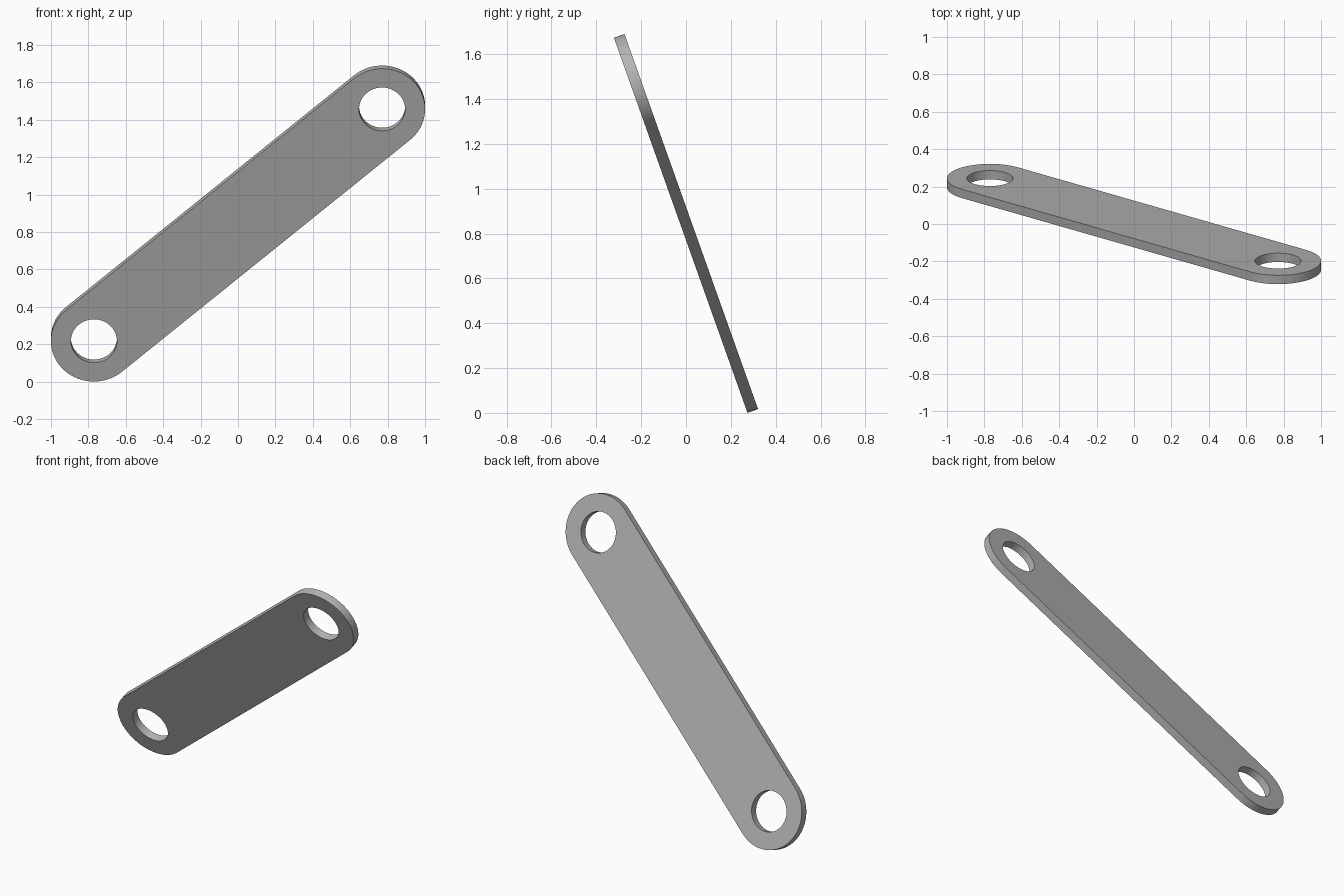
import bpy, bmesh
from math import cos, sin, pi, radians
from mathutils import Matrix

cube = bpy.data.objects.get("Cube")
if cube:
    bpy.data.objects.remove(cube)

HALF_SPAN = 1.013      # hole centre to middle of the link
END_RADIUS = 0.23
HOLE_RADIUS = 0.123
THICKNESS = 0.05
STEPS = 64


def arc(cx, radius, start, sweep, steps):
    return [(cx + radius * cos(start + sweep * i / steps),
             radius * sin(start + sweep * i / steps)) for i in range(steps + 1)]


def add_loop(curve, points):
    spline = curve.splines.new('POLY')
    spline.points.add(len(points) - 1)
    for p, (x, y) in zip(spline.points, points):
        p.co = (x, y, 0, 1)
    spline.use_cyclic_u = True


# Flat profile: round-ended bar with a hole at each end
profile = bpy.data.curves.new("link_plate", 'CURVE')
profile.dimensions = '2D'
profile.fill_mode = 'BOTH'
profile.extrude = THICKNESS / 2
add_loop(profile, arc(HALF_SPAN, END_RADIUS, -pi / 2, pi, STEPS // 2)
         + arc(-HALF_SPAN, END_RADIUS, pi / 2, pi, STEPS // 2))
for side in (-1, 1):
    add_loop(profile, arc(side * HALF_SPAN, HOLE_RADIUS, 0, 2 * pi, STEPS)[:-1])

# Turn the extruded profile into a welded mesh
plate = bpy.data.objects.new("link_plate", profile)
bpy.context.collection.objects.link(plate)
bpy.ops.object.select_all(action='DESELECT')
plate.select_set(True)
bpy.context.view_layer.objects.active = plate
bpy.ops.object.convert(target='MESH')
plate = bpy.context.view_layer.objects.active
plate.name = "link_plate"

bm = bmesh.new()
bm.from_mesh(plate.data)
bmesh.ops.remove_doubles(bm, verts=bm.verts, dist=0.0001)
bmesh.ops.recalc_face_normals(bm, faces=bm.faces)
# Diagonal in its own plane, stood up and leaning towards the front
bm.transform(Matrix.Translation((0, 0, 0.845))
             @ Matrix.Rotation(radians(90 + 19.6), 4, 'X')
             @ Matrix.Rotation(radians(40.5), 4, 'Z'))
bm.to_mesh(plate.data)
bm.free()

# Plain grey metal
grey = bpy.data.materials.new("grey_metal")
grey.use_nodes = True
colour = (0.45, 0.45, 0.45, 1)
grey.diffuse_color = colour
grey.node_tree.nodes["Principled BSDF"].inputs["Base Color"].default_value = colour
plate.data.materials.clear()
plate.data.materials.append(grey)

bpy.ops.object.shade_smooth_by_angle(angle=radians(30))
